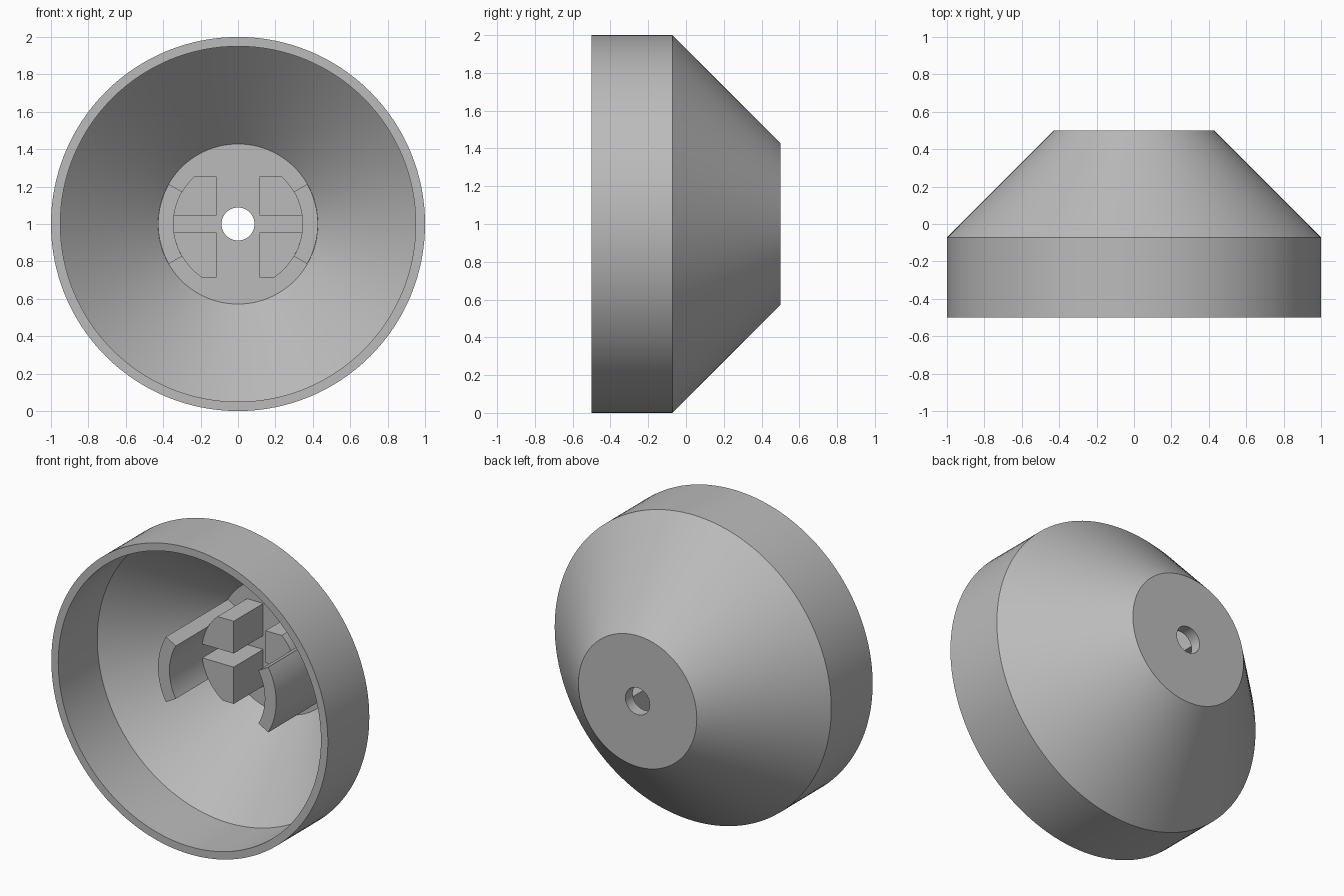
import bpy, bmesh
from math import sin, cos, asin, radians, pi, sqrt

cube = bpy.data.objects.get("Cube")
if cube:
    bpy.data.objects.remove(cube, do_unlink=True)

CENTRE_Z = 1.0
FLOOR_Y = 0.425       # inside face of the back wall
CLIP_R = 0.345        # shared radius of blocks and clips

grey = bpy.data.materials.new("plain grey")
grey.use_nodes = True
colour = (0.5, 0.5, 0.5, 1)
grey.diffuse_color = colour
grey.node_tree.nodes["Principled BSDF"].inputs["Base Color"].default_value = colour


def finish(bm, name):
    """Turn a bmesh into a smooth-shaded object with sharp edges kept."""
    bmesh.ops.recalc_face_normals(bm, faces=bm.faces)
    mesh = bpy.data.meshes.new(name)
    bm.to_mesh(mesh)
    bm.free()
    mesh.materials.append(grey)
    obj = bpy.data.objects.new(name, mesh)
    obj.location.z = CENTRE_Z
    bpy.context.collection.objects.link(obj)
    bpy.ops.object.select_all(action='DESELECT')
    obj.select_set(True)
    bpy.context.view_layer.objects.active = obj
    bpy.ops.object.shade_smooth_by_angle(angle=radians(25))
    return obj


def lathe(name, profile, start=0.0, sweep=2 * pi, steps=128):
    """Sweep a closed (radius, y) profile around the y axis."""
    bm = bmesh.new()
    full = sweep > 6.28
    rings = []
    for i in range(steps if full else steps + 1):
        a = start + sweep * i / steps
        rings.append([bm.verts.new((r * cos(a), y, r * sin(a))) for r, y in profile])
    n = len(profile)
    for i in range(steps):
        p, q = rings[i], rings[(i + 1) % len(rings)]
        for j in range(n):
            k = (j + 1) % n
            bm.faces.new((p[j], p[k], q[k], q[j]))
    if not full:
        bm.faces.new(rings[0])
        bm.faces.new(rings[-1])
    return finish(bm, name)


def block(name, side, z_in, z_out, x_in=0.115, front=0.12, steps=16):
    """Extrude a quarter block whose outer side follows the clip radius."""
    a0, a1 = asin(z_in / CLIP_R), asin(z_out / CLIP_R)
    outline = [(x_in, z_out), (x_in, z_in)]
    for i in range(steps + 1):
        a = a0 + (a1 - a0) * i / steps
        outline.append((CLIP_R * cos(a), CLIP_R * sin(a)))
    bm = bmesh.new()
    face = bm.faces.new([bm.verts.new((side * x, front, z)) for x, z in outline])
    out = bmesh.ops.extrude_face_region(bm, geom=[face], use_keep_orig=True)
    for v in out["geom"]:
        if isinstance(v, bmesh.types.BMVert):
            v.co.y = FLOOR_Y
    return finish(bm, name)


# Dish: straight rim, conical back, flat end with a centre hole
lathe("dish_shell", [
    (1.0, -0.5), (1.0, -0.072), (0.428, 0.5), (0.088, 0.5),
    (0.088, FLOOR_Y), (0.428, FLOOR_Y), (0.95, -0.097), (0.95, -0.5)])

# Curved clips and quarter blocks on both sides of the hole
for side, label in ((1, "left"), (-1, "right")):
    middle = 0 if side > 0 else pi
    lathe(label + "_curved_clip",
          [(CLIP_R, -0.216), (0.427, -0.216), (0.427, FLOOR_Y), (CLIP_R, FLOOR_Y)],
          middle - radians(30), radians(60), 24)
    block(label + "_upper_block", side, 0.045, 0.255)
    block(label + "_lower_block", side, -0.045, -0.285)
